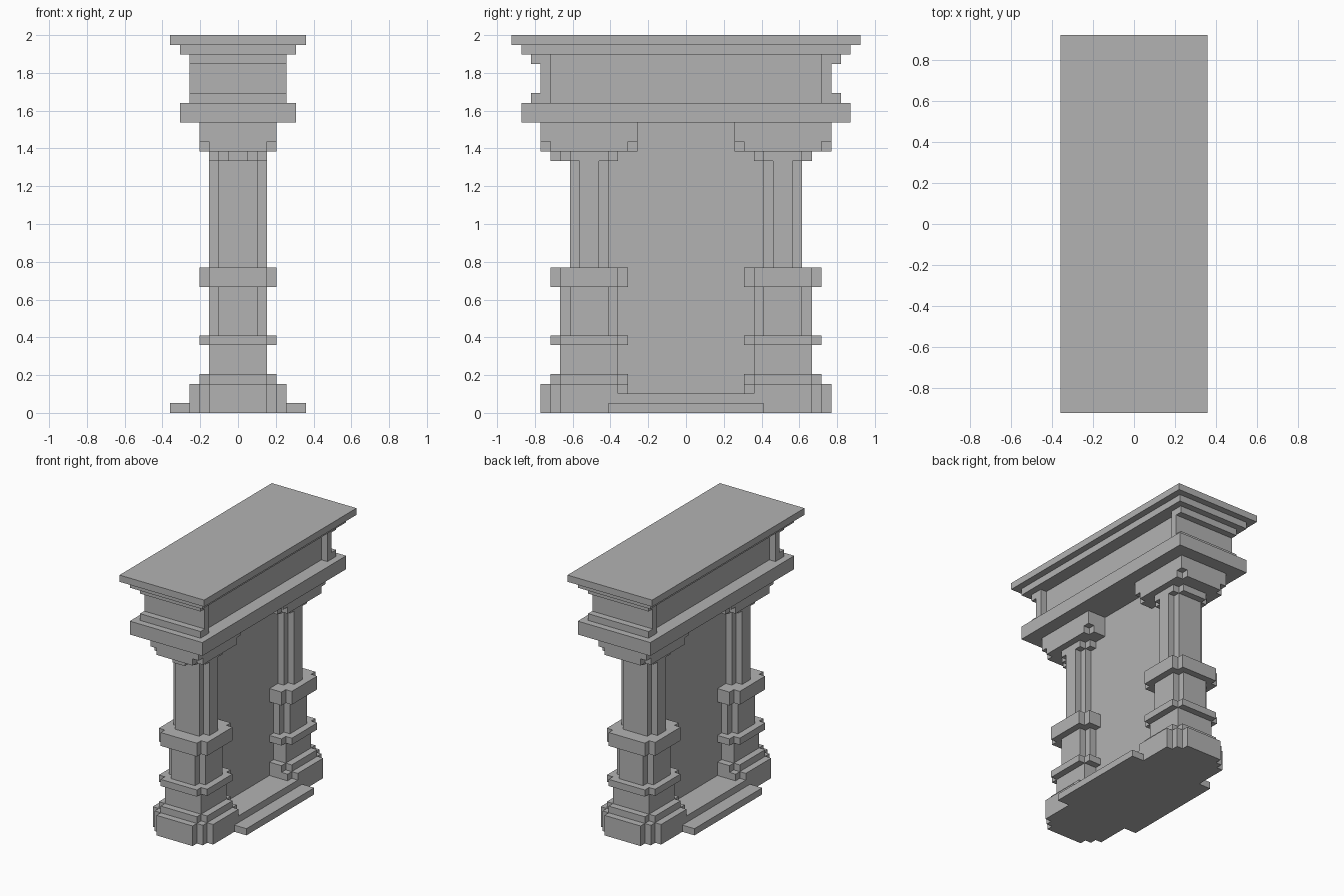
import bpy, bmesh

if "Cube" in bpy.data.objects:
    bpy.data.objects.remove(bpy.data.objects["Cube"])

U = 2 / 39  # block size of the grid everything snaps to

stone = bpy.data.materials.new("grey_stone")
stone.use_nodes = True
COLOUR = (0.45, 0.45, 0.45, 1)
stone.diffuse_color = COLOUR
stone.node_tree.nodes["Principled BSDF"].inputs["Base Color"].default_value = COLOUR


def prism(name, steps, z0, z1, cy=0):
    """Extrude a plan with stepped corners; steps are (half x, half y), widest x first."""
    quarter = []
    for i, (x, y) in enumerate(steps):
        if i:
            quarter.append((x, steps[i - 1][1]))
        quarter.append((x, y))
    back = quarter[::-1]
    plan = (quarter + [(-x, y) for x, y in back]
            + [(-x, -y) for x, y in quarter] + [(x, -y) for x, y in back])
    bm = bmesh.new()
    face = bm.faces.new([bm.verts.new((x * U, (y + cy) * U, z0 * U)) for x, y in plan])
    top = bmesh.ops.extrude_face_region(bm, geom=[face])["geom"]
    verts = [v for v in top if isinstance(v, bmesh.types.BMVert)]
    bmesh.ops.translate(bm, verts=verts, vec=(0, 0, (z1 - z0) * U))
    bmesh.ops.recalc_face_normals(bm, faces=bm.faces)
    mesh = bpy.data.meshes.new(name)
    bm.to_mesh(mesh)
    bm.free()
    mesh.materials.append(stone)
    obj = bpy.data.objects.new(name, mesh)
    bpy.context.collection.objects.link(obj)
    return obj


# Sill, step and thin wall between the columns
prism("low_step", [(7, 8)], 0, 1)
prism("sill", [(5, 7)], 0, 2)
prism("wall", [(1, 9)], 2, 30)

# Two matching columns, bottom to top
COLUMN = [
    ("base", [(5, 3), (4, 4)], 0, 3),
    ("base_trim", [(4, 3), (3, 4)], 3, 4),
    ("pedestal", [(3, 3)], 4, 7),
    ("lower_ring", [(4, 3), (3, 4)], 7, 8),
    ("lower_shaft", [(3, 2), (2, 3)], 8, 13),
    ("upper_ring", [(4, 3), (3, 4)], 13, 15),
    ("upper_shaft", [(3, 1), (2, 2)], 15, 26),
    ("neck", [(3, 2), (2, 3)], 26, 27),
    ("notched_capital", [(4, 4), (3, 5)], 27, 28),
    ("capital", [(4, 5)], 28, 30),
]
for side, s in (("front", -1), ("back", 1)):
    for part, steps, z0, z1 in COLUMN:
        prism(f"{side}_{part}", steps, z0, z1, 10 * s)
    prism(f"{side}_base_nose", [(3, 0.5)], 0, 3, 14.5 * s)
prism("front_neck_block", [(1, 0.5)], 26, 27, -13.5)

# Beam, recessed frieze and its end panels
prism("beam", [(6, 17)], 30, 32)
prism("frieze", [(4, 14)], 32, 37)
for side, s in (("front", -1), ("back", 1)):
    prism(f"{side}_end_panel", [(5, 0.5)], 32, 37, 14.5 * s)
    prism(f"{side}_end_lower_trim", [(5, 0.5)], 32, 33, 15.5 * s)
    prism(f"{side}_end_upper_trim", [(5, 0.5)], 36, 37, 15.5 * s)

# Cornice
prism("cornice", [(6, 17)], 37, 38)
prism("top_slab", [(7, 18)], 38, 39)
